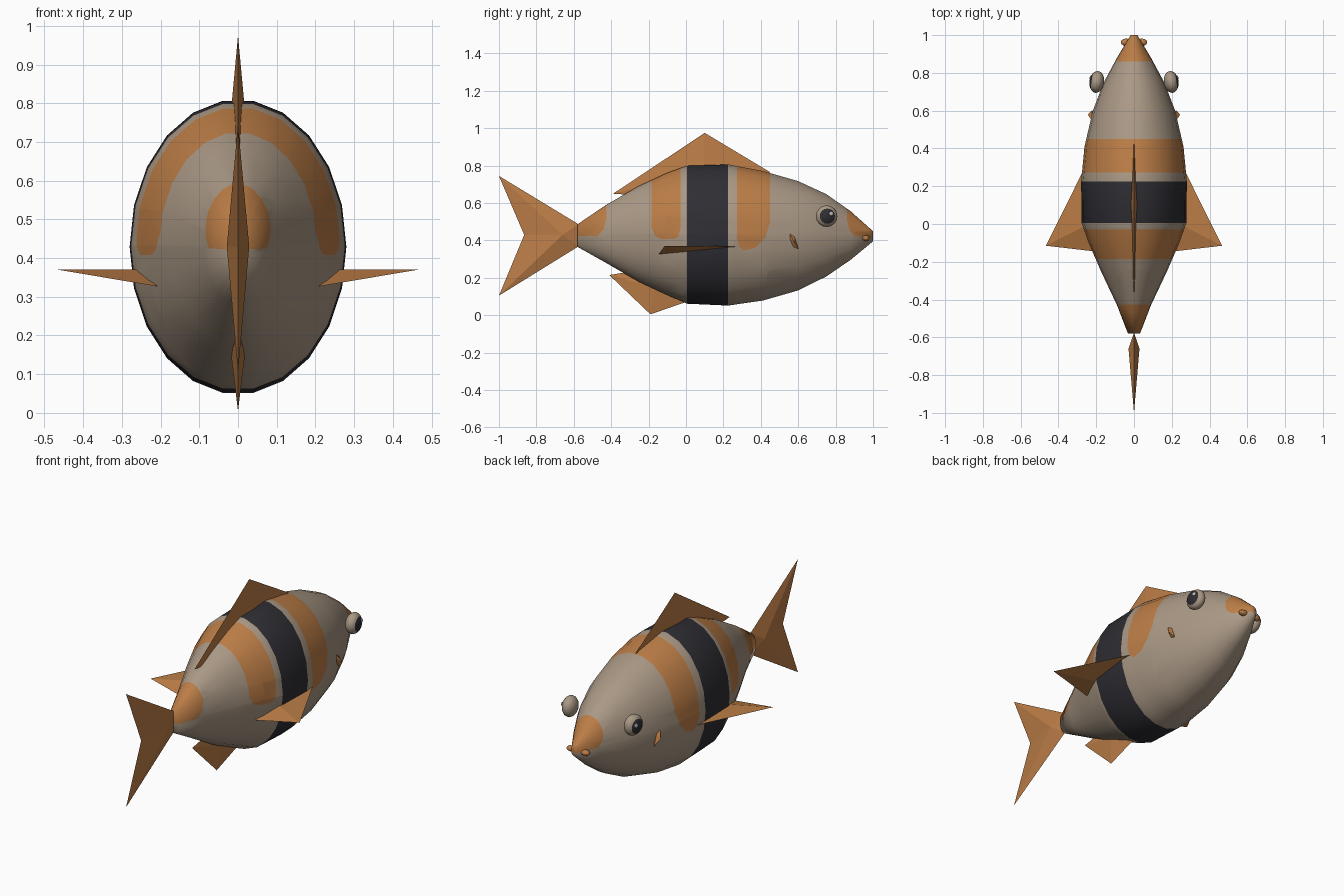
import bpy, bmesh, math
from mathutils import Vector, Matrix

if "Cube" in bpy.data.objects:
    bpy.data.objects.remove(bpy.data.objects["Cube"])


def material(name, color):
    m = bpy.data.materials.new(name)
    m.diffuse_color = (*color, 1)
    m.use_nodes = True
    m.node_tree.nodes["Principled BSDF"].inputs["Base Color"].default_value = m.diffuse_color
    return m


BEIGE = material("beige", (0.40, 0.315, 0.235))
ORANGE = material("orange", (0.50, 0.205, 0.062))
BLACK = material("black", (0.027, 0.027, 0.034))
GLINT = material("pale_grey", (0.55, 0.55, 0.55))


def finish(bm, name, mats, smooth=True):
    bmesh.ops.recalc_face_normals(bm, faces=bm.faces)
    me = bpy.data.meshes.new(name)
    bm.to_mesh(me)
    bm.free()
    for m in mats:
        me.materials.append(m)
    for p in me.polygons:
        p.use_smooth = smooth
    ob = bpy.data.objects.new(name, me)
    bpy.context.collection.objects.link(ob)
    return ob


def paint_patch(bm, outline, index):
    """Cut a convex (y, z) outline, counter-clockwise, into the mesh and paint it."""
    planes = []
    for a, b in zip(outline, outline[1:] + outline[:1]):
        planes.append((Vector((0, *a)), Vector((0, a[1] - b[1], b[0] - a[0])).normalized()))

    def inside(count):
        return [f for f in bm.faces if all(
            (f.calc_center_median() - co).dot(no) > -1e-4 for co, no in planes[:count])]

    for i, (co, no) in enumerate(planes):
        faces = inside(i)
        geom = faces + list({e for f in faces for e in f.edges}) + list({v for f in faces for v in f.verts})
        bmesh.ops.bisect_plane(bm, geom=geom, dist=1e-4, plane_co=co, plane_no=no)
    for f in inside(len(planes)):
        f.material_index = index


# Body: elliptical rings (y, bottom, top, half width) from tail root to mouth
RINGS = [(-0.58, .365, .487, .032), (-0.43, .28, .59, .09), (-0.25, .175, .695, .175),
         (-0.1, .105, .765, .24), (.005, .058, .803, .277), (.225, .048, .81, .28),
         (.41, .075, .775, .262), (.6, .13, .72, .218), (.75, .205, .65, .16),
         (.88, .295, .558, .09), (1.0, .395, .45, .018)]
SIDES = 22
bm = bmesh.new()
rows = []
for y, lo, hi, w in RINGS:
    angles = [2 * math.pi * (i + .5) / SIDES for i in range(SIDES)]
    rows.append([bm.verts.new((w * math.sin(a), y, (lo + hi) / 2 + (hi - lo) / 2 * math.cos(a)))
                 for a in angles])
for r, s in zip(rows, rows[1:]):
    for i in range(SIDES):
        j = (i + 1) % SIDES
        bm.faces.new((r[i], r[j], s[j], s[i]))
bm.faces.new(rows[0])
bm.faces.new(rows[-1])

# Body markings: black belt, two saddle stripes, tail and nose patches
paint_patch(bm, [(.005, -1), (.225, -1), (.225, 2), (.005, 2)], 2)
paint_patch(bm, [(-.03, .46), (-.03, 2), (-.185, 2), (-.185, .47), (-.165, .425),
                 (-.135, .408), (-.06, .408), (-.04, .425)], 1)
paint_patch(bm, [(.45, .50), (.45, 2), (.272, 2), (.272, .42), (.285, .365),
                 (.31, .345), (.37, .36), (.425, .42)], 1)
paint_patch(bm, [(-.7, .42), (-.47, .425), (-.44, .46), (-.425, .52), (-.425, 2), (-.7, 2)], 1)
paint_patch(bm, [(.90, .425), (1.1, .405), (1.1, 2), (.86, 2), (.86, .51), (.875, .455)], 1)
finish(bm, "body", [BEIGE, ORANGE, BLACK])


def fin(name, outline, centre, offset):
    """Thin fin: a sharp outline rising to a ridge point on each side."""
    bm = bmesh.new()
    rim = [bm.verts.new(p) for p in outline]
    for s in (1, -1):
        c = bm.verts.new(Vector(centre) + s * Vector(offset))
        for a, b in zip(rim, rim[1:] + rim[:1]):
            bm.faces.new((a, b, c))
    return finish(bm, name, [ORANGE], False)


def upright(points):
    return [(0, y, z) for y, z in points]


# Upright fins
fin("dorsal_fin", upright([(-.39, .65), (.1, .975), (.45, .765), (.3, .65), (-.1, .63)]),
    (0, .1, .76), (.02, 0, 0))
fin("anal_fin", upright([(-.41, .215), (-.19, .005), (.02, .078), (0, .2), (-.2, .25)]),
    (0, -.17, .15), (.018, 0, 0))
fin("tail_fin", upright([(-.575, .487), (-1, .745), (-.865, .43), (-1, .105), (-.575, .368)]),
    (0, -.66, .43), (.029, 0, 0))


def ellipsoid(bm, centre, radii, turn=0.0, segments=16, rings=12):
    """Ellipsoid whose poles lie along x."""
    mat = (Matrix.Translation(centre) @ Matrix.Rotation(turn, 4, 'Z')
           @ Matrix.Diagonal((*radii, 1)) @ Matrix.Rotation(math.pi / 2, 4, 'Y'))
    bmesh.ops.create_uvsphere(bm, u_segments=segments, v_segments=rings, radius=1, matrix=mat)
    return mat.inverted()


for side, s in (("right", 1), ("left", -1)):
    # Side fins and gill slits
    fin(side + "_side_fin", [(s * x, y, z) for x, y, z in
        [(.265, .29, .368), (.466, -.115, .37), (.21, -.145, .327), (.15, .05, .35)]],
        (s * .26, -.01, .355), (0, 0, .016))
    fin(side + "_gill", [(s * x, y, z) for x, y, z in
        [(.222, .548, .447), (.222, .58, .42), (.222, .602, .355), (.222, .575, .365), (.222, .552, .41)]],
        (s * .225, .578, .395), (.02, 0, 0))

    # Lip corner
    bm = bmesh.new()
    ellipsoid(bm, (s * .042, .962, .412), (.028, .02, .016), segments=10, rings=6)
    finish(bm, side + "_lip", [ORANGE])

    # Eye with the pupil painted on its outer cap
    bm = bmesh.new()
    inv = ellipsoid(bm, (s * .197, .752, .53), (.039, .058, .058), s * .14)
    for f in bm.faces:
        if abs((inv @ f.calc_center_median()).z) > .68 and f.calc_center_median().x * s > .197:
            f.material_index = 1
    finish(bm, side + "_eye", [BEIGE, BLACK])

    # Eye glint
    bm = bmesh.new()
    ellipsoid(bm, (s * .231, .776, .543), (.004, .012, .012), s * .3, 10, 6)
    finish(bm, side + "_eye_glint", [GLINT])
